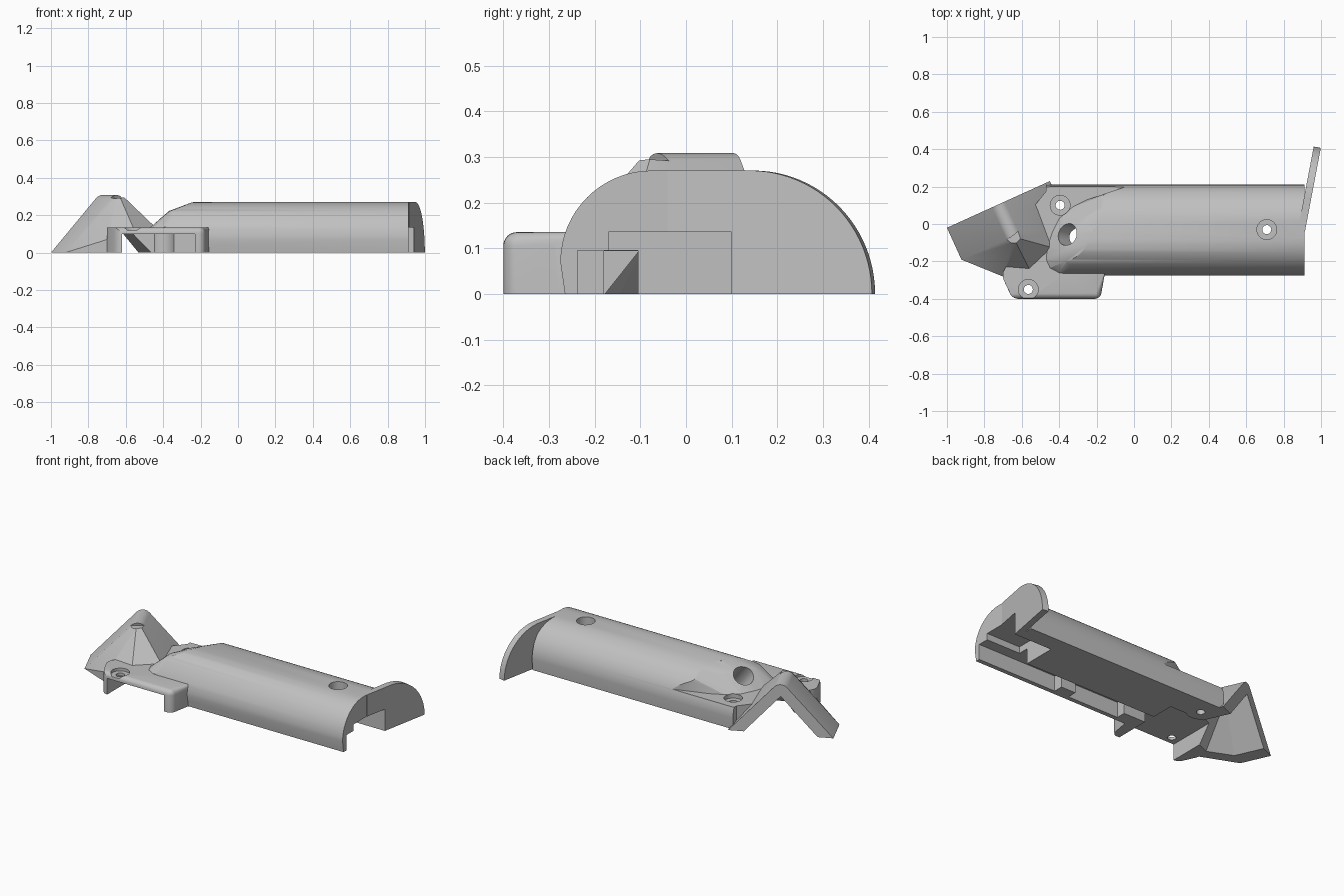
import bpy, bmesh, math
from mathutils import Vector, Matrix

cube = bpy.data.objects.get("Cube")
if cube:
    bpy.data.objects.remove(cube, do_unlink=True)

grey = bpy.data.materials.new("plain_grey")
grey.use_nodes = True
grey.diffuse_color = (0.53, 0.53, 0.53, 1)
grey.node_tree.nodes["Principled BSDF"].inputs["Base Color"].default_value = (0.53, 0.53, 0.53, 1)


def finish(name, bm):
    bmesh.ops.recalc_face_normals(bm, faces=bm.faces[:])
    mesh = bpy.data.meshes.new(name)
    bm.to_mesh(mesh)
    bm.free()
    mesh.materials.append(grey)
    obj = bpy.data.objects.new(name, mesh)
    bpy.context.collection.objects.link(obj)
    return obj


def round_off(bm, rule, radius):
    if rule:
        bmesh.ops.recalc_face_normals(bm, faces=bm.faces[:])
        edges = [e for e in bm.edges if rule(e)]
        bmesh.ops.bevel(bm, geom=edges, offset=radius, segments=6, profile=0.5, affect='EDGES')


def prism(name, loop, offset, rule=None, radius=0.03):
    """Extrude a closed 3D loop by an offset, optionally rounding chosen edges."""
    bm = bmesh.new()
    face = bm.faces.new([bm.verts.new(p) for p in loop])
    for v in bmesh.ops.extrude_face_region(bm, geom=[face])["geom"]:
        if isinstance(v, bmesh.types.BMVert):
            v.co += Vector(offset)
    round_off(bm, rule, radius)
    return finish(name, bm)


def hull(name, points, rule=None, radius=0.055):
    bm = bmesh.new()
    for p in points:
        bm.verts.new(p)
    bmesh.ops.convex_hull(bm, input=bm.verts[:])
    bmesh.ops.dissolve_limit(bm, angle_limit=0.02, verts=bm.verts[:], edges=bm.edges[:])
    round_off(bm, rule, radius)
    return finish(name, bm)


def box(name, x0, x1, y0, y1, z0, z1):
    return hull(name, [(x, y, z) for x in (x0, x1) for y in (y0, y1) for z in (z0, z1)])


def cylinder(name, start, end, radius):
    a, b = Vector(start), Vector(end)
    bm = bmesh.new()
    turn = (b - a).to_track_quat('Z', 'Y').to_matrix().to_4x4()
    bmesh.ops.create_cone(bm, cap_ends=True, segments=32, radius1=radius, radius2=radius,
                          depth=(b - a).length, matrix=Matrix.Translation((a + b) / 2) @ turn)
    return finish(name, bm)


def combine(target, tool, operation):
    mod = target.modifiers.new(operation.lower(), 'BOOLEAN')
    mod.operation, mod.solver, mod.object = operation, 'EXACT', tool
    bpy.context.view_layer.objects.active = target
    bpy.ops.object.modifier_apply(modifier=mod.name)
    bpy.data.objects.remove(tool, do_unlink=True)


def arc(cy, cz, ry, rz, a0, a1, n=16):
    for i in range(n + 1):
        a = math.radians(a0 + (a1 - a0) * i / n)
        yield cy + ry * math.cos(a), cz + rz * math.sin(a)


# Half-round grip, solid down to the flat parting face
profile = [(-0.265, 0)] + list(arc(-0.075, 0.07, 0.2, 0.2, 180, 90))
profile += list(arc(0.01, 0.07, 0.2, 0.2, 90, 0)) + [(0.205, 0)]
body = prism("half_shell_body", [(-0.47, y, z) for y, z in profile], (1.382, 0, 0))

# Rounded nose of the grip, sloping down to the deck and skewed to the back
nose = {0.134: [(-0.2, -0.275), (-0.4, -0.262), (-0.45, -0.235), (-0.47, -0.19), (-0.465, -0.13),
                (-0.44, -0.05), (-0.4, 0.03), (-0.33, 0.09), (-0.25, 0.13), (-0.1, 0.18)],
        0.222: [(-0.365, -0.2), (-0.37, -0.14), (-0.345, -0.05), (-0.28, 0.03), (-0.18, 0.09)],
        0.275: [(-0.22, -0.18), (-0.23, -0.1), (-0.2, -0.03), (-0.13, 0.04)]}
points = [(x, y, z) for z, ring in nose.items() for x, y in ring]
points += [(0, y, z) for y in (-0.29, 0.215) for z in (0.134, 0.29)]
nose_cut = box("nose_cut", -1, -0.02, -0.6, 0.6, 0.135, 0.5)
combine(nose_cut, hull("nose_shape", points), 'DIFFERENCE')
combine(nose_cut, box("nose_clearance", -0.22, 0.1, -0.25, -0.03, 0.2, 0.6), 'DIFFERENCE')
combine(body, nose_cut, 'DIFFERENCE')

# Low deck joining grip and head
deck = [(-0.71, -0.27), (-0.65, -0.4), (-0.18, -0.4), (-0.155, -0.26), (-0.1, 0),
        (-0.1, 0.2), (-0.45, 0.2), (-0.53, 0.1), (-0.6, -0.1)]
combine(body, prism("deck", [(x, y, 0) for x, y in deck], (0, 0, 0.135),
        lambda e: all(v.co.y < -0.2 for v in e.verts) and any(v.co.z > 0.1 for v in e.verts)
        and not all(v.co.x < -0.62 and v.co.z > 0.1 for v in e.verts)), 'UNION')

# Skewed end flange
flange = [(-0.04, 0), (-0.04, 0.27)] + list(arc(0.14, 0, 0.267, 0.27, 90, 0, 24))
combine(body, prism("end_flange", [(0.912 + 0.19 * (y + 0.05), y, z) for y, z in flange],
        (-0.038, 0.007, 0)), 'UNION')

# Hipped roof head, laid out along its skewed back edge
origin = Vector((-1, -0.02, 0))
across, forward = Vector((0.911, 0.413, 0)), Vector((0.413, -0.911, 0))


def head_point(s, t, z):
    return origin + across * s + forward * t + Vector((0, 0, z))


roof = [(0, 0, 0), (0.604, 0, 0), (0.604, 0.05, 0), (0.302, 0, 0.332), (0.302, 0.19, 0.332),
        (0.0, 0.187, 0), (0.165, 0.361, 0), (0.165, 0.361, 0.07), (0.31, 0.385, 0.13),
        (0.47, 0.33, 0.13)]
combine(body, hull("roof_head", [head_point(*p) for p in roof],
        lambda e: all(v.co.z > 0.3 for v in e.verts)), 'UNION')

# Hollow under the roof
hollow = [(0.09, -0.1, 0), (0.514, -0.1, 0), (0.302, -0.1, 0.235),
          (0.302, 0.13, 0.235), (0.09, 0.18, 0), (0.514, 0.2, 0),
          (0.2, 0.3, 0), (0.43, 0.3, 0)]
points = [head_point(*p) for p in hollow]
points += [p - Vector((0, 0, 0.05)) for p in points if p.z < 0.01]
combine(body, hull("roof_hollow", points), 'DIFFERENCE')

# Hollow under the deck, channels in the parting face and the end pocket
for x0, x1, y0, y1, z1 in [(-0.62, -0.23, -0.5, 0.04, 0.1),
                           (-0.3, 0.4, -0.18, -0.105, 0.094),
                           (-0.08, 0.27, -0.238, -0.105, 0.095),
                           (0.37, 1.1, -0.238, -0.105, 0.095),
                           (0.68, 1.1, -0.17, 0.1, 0.135)]:
    combine(body, box("recess", x0, x1, y0, y1, -0.1, z1), 'DIFFERENCE')

# Screw boss below the deck
combine(body, cylinder("screw_boss", (-0.395, 0.1, 0), (-0.395, 0.1, 0.12), 0.08), 'UNION')

# Counterbored screw holes
for x, y, seat in [(-0.395, 0.1, 0.11), (-0.565, -0.35, 0.118), (0.71, -0.03, 0.18)]:
    combine(body, cylinder("counterbore", (x, y, seat), (x, y, 0.5), 0.053), 'DIFFERENCE')
    combine(body, cylinder("screw_hole", (x, y, -0.1), (x, y, 0.4), 0.024), 'DIFFERENCE')

# Slanted bore in the nose
combine(body, cylinder("slanted_bore", (-0.24, -0.085, 0.07), (-0.5, -0.02, 0.37), 0.06), 'DIFFERENCE')

bpy.ops.object.select_all(action='DESELECT')
body.select_set(True)
bpy.context.view_layer.objects.active = body
bpy.ops.object.shade_smooth_by_angle(angle=math.radians(25))
